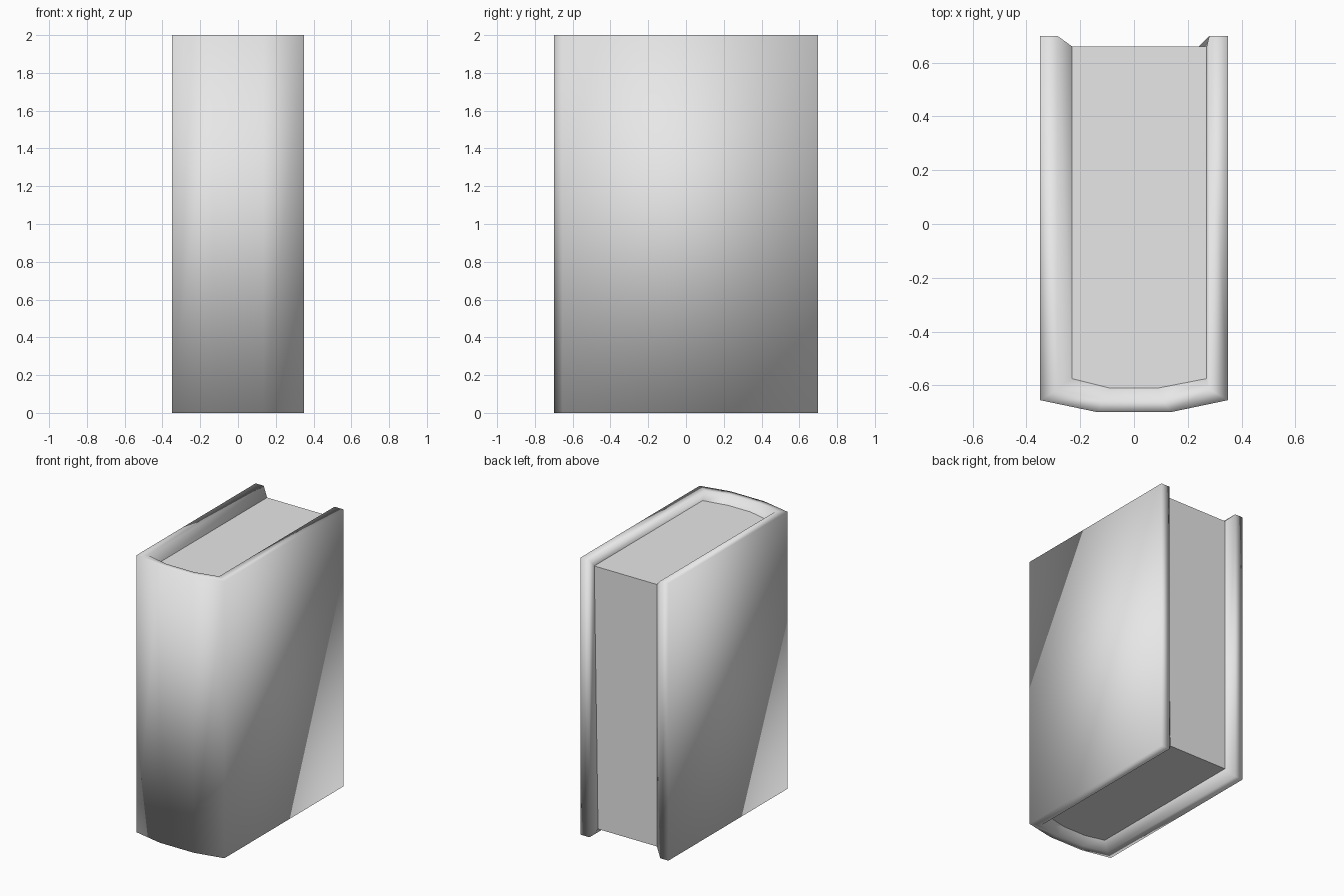
import bpy
import bmesh

default_cube = bpy.data.objects.get("Cube")
if default_cube:
    bpy.data.objects.remove(default_cube, do_unlink=True)


def make_material(name, colour):
    mat = bpy.data.materials.new(name)
    mat.use_nodes = True
    mat.diffuse_color = colour
    mat.node_tree.nodes["Principled BSDF"].inputs["Base Color"].default_value = colour
    return mat


def u_ring(bm, z, left, right, back, corner, front, flat):
    """U-shaped row of vertices: left cover, faceted spine, right cover."""
    outline = [(left, back), (left, corner), (-flat, front),
               (flat, front), (right, corner), (right, back)]
    return [bm.verts.new((x, y, z)) for x, y in outline]


def bridge(bm, lower, upper, closed=False):
    count = len(lower)
    for i in range(count if closed else count - 1):
        j = (i + 1) % count
        bm.faces.new((lower[i], lower[j], upper[j], upper[i]))


def finish(bm, name, mat, smooth):
    mesh = bpy.data.meshes.new(name)
    for face in bm.faces:
        face.smooth = smooth
    bm.to_mesh(mesh)
    bm.free()
    mesh.materials.append(mat)
    obj = bpy.data.objects.new(name, mesh)
    bpy.context.collection.objects.link(obj)
    return obj


grey = make_material("light grey", (0.8, 0.8, 0.8, 1))

# Outlines shared by the parts
height, inset = 2.0, 0.055
outer = (-0.35, 0.35, 0.70, -0.655, -0.70, 0.135)
mouth = (-0.285, 0.28, 0.70, -0.615, -0.655, 0.11)
page_low = (-0.23, 0.24, 0.66, -0.575, -0.61, 0.09)
page_high = (-0.23, 0.27, 0.66, -0.575, -0.61, 0.09)

# Cover: outer wall, rims and slopes running in to the pages
bm = bmesh.new()
levels = [(inset, page_low), (0, mouth), (0, outer),
          (height, outer), (height, mouth), (height - inset, page_high)]
rings = [u_ring(bm, z, *shape) for z, shape in levels]
for lower, upper in zip(rings, rings[1:]):
    bridge(bm, lower, upper)

# Open edges of the two cover boards
for end in (0, -1):
    for k in (2, 1):
        quad = [rings[k][end], rings[k - 1][end], rings[6 - k][end], rings[5 - k][end]]
        bm.faces.new(quad if end else quad[::-1])
finish(bm, "cover", grey, True)

# Page block
bm = bmesh.new()
low = u_ring(bm, inset, *page_low)
high = u_ring(bm, height - inset, *page_high)
bridge(bm, low, high, closed=True)
bm.faces.new(high)
bm.faces.new(low[::-1])
finish(bm, "page_block", grey, False)
